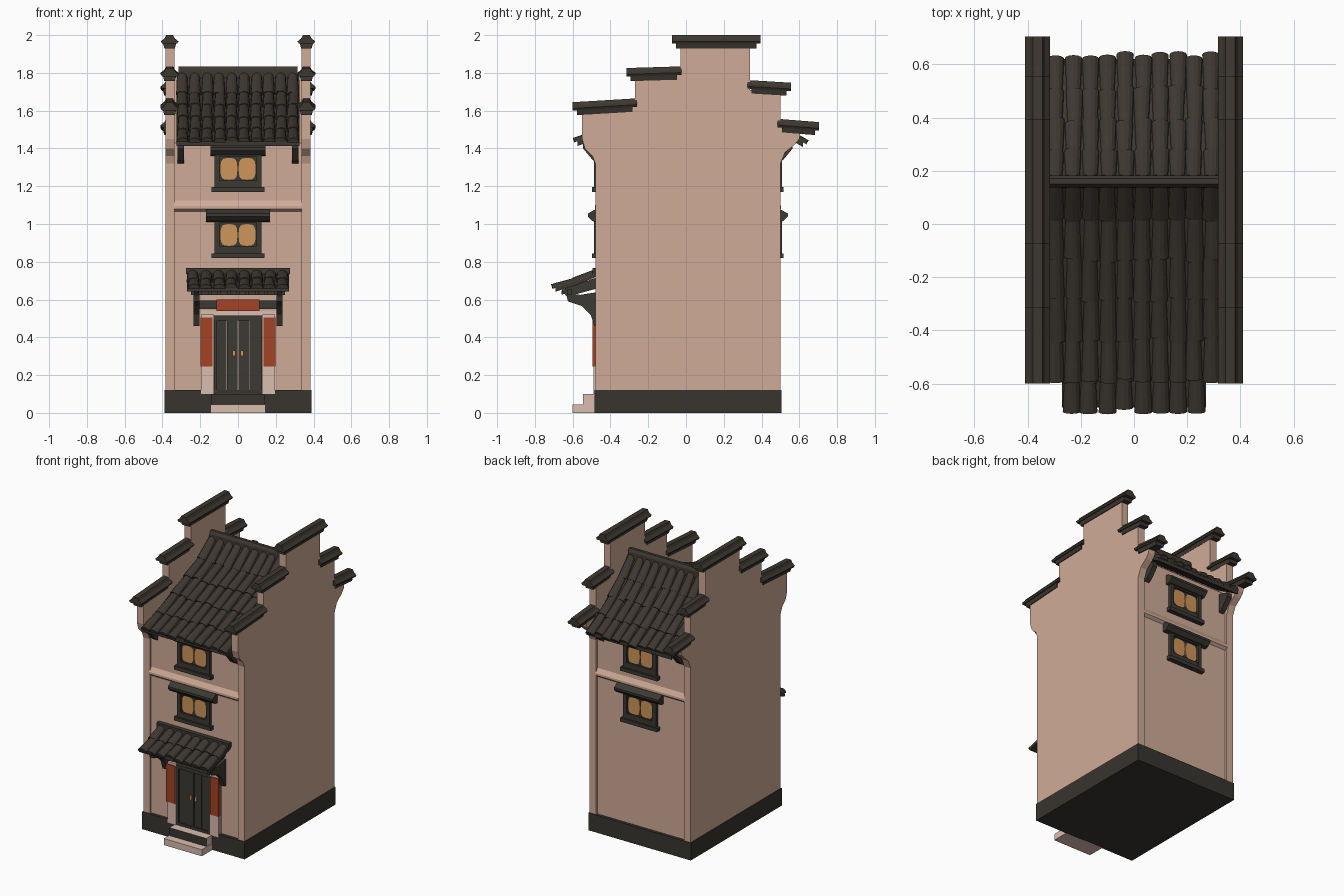
import bpy, bmesh, math, random
from mathutils import Vector

random.seed(4)
old = bpy.data.objects.get("Cube")
if old:
    bpy.data.objects.remove(old, do_unlink=True)


def material(name, r, g, b):
    m = bpy.data.materials.new(name)
    m.use_nodes = True
    m.diffuse_color = (r, g, b, 1)
    node = m.node_tree.nodes["Principled BSDF"]
    node.inputs["Base Color"].default_value = (r, g, b, 1)
    node.inputs["Roughness"].default_value = 0.9
    return m


PLASTER = material("pink plaster", 0.63, 0.41, 0.31)
PALE = material("pale stone", 0.70, 0.51, 0.43)
TILE = material("roof tile", 0.047, 0.039, 0.030)
TIMBER = material("dark timber", 0.045, 0.041, 0.033)
STONE = material("dark base stone", 0.040, 0.035, 0.028)
RED = material("red paint", 0.36, 0.055, 0.018)
PAPER = material("lit window paper", 0.62, 0.30, 0.10)


def finish(name, bm, *mats):
    bmesh.ops.recalc_face_normals(bm, faces=bm.faces)
    mesh = bpy.data.meshes.new(name)
    bm.to_mesh(mesh)
    bm.free()
    for m in mats:
        mesh.materials.append(m)
    ob = bpy.data.objects.new(name, mesh)
    bpy.context.collection.objects.link(ob)
    return ob


def prism(name, pts, a, b, mat, axis="x", tilt=0.0):
    """Extrude a (y,z) profile along x, or an (x,z) profile along y."""
    bm = bmesh.new()
    rings = []
    for t in (a, b):
        if axis == "x":
            ring = [bm.verts.new((t, u, v)) for u, v in pts]
        else:
            ring = [bm.verts.new((u, t, v + tilt * (t - (a + b) / 2))) for u, v in pts]
        rings.append(ring)
    n = len(pts)
    for ring in rings:
        bm.faces.new(ring)
    for i in range(n):
        j = (i + 1) % n
        bm.faces.new((rings[0][i], rings[0][j], rings[1][j], rings[1][i]))
    return finish(name, bm, mat)


def box(name, x0, x1, y0, y1, z0, z1, mat):
    return prism(name, [(y0, z0), (y1, z0), (y1, z1), (y0, z1)], x0, x1, mat)


def along(path, t):
    """Point at fraction t of a polyline's length."""
    lengths = [(q - p).length for p, q in zip(path, path[1:])]
    d = t * sum(lengths)
    for p, q, l in zip(path, path[1:], lengths):
        if d <= l + 1e-6:
            return p.lerp(q, d / l)
        d -= l
    return path[-1]


def tiled_slope(name, points, half, columns, rows, thick=0.025):
    """Roof slab with columns of overlapping half-round tiles, ridge to eave."""
    path = [Vector(p) for p in points]
    under = [(p.x, p.y - thick) for p in reversed(path)]
    prism(name + "_slab", [tuple(p) for p in path] + under, -half, half, TILE)
    bm = bmesh.new()
    pitch = 2 * half / columns
    for c in range(columns):
        x = -half + (c + 0.5) * pitch
        for r in range(rows):
            p, q = along(path, r / rows), along(path, (r + 1) / rows)
            d = (q - p).normalized()
            nrm = Vector((-d.y, d.x))
            if nrm.y < 0:
                nrm = -nrm
            q = q + d * random.uniform(0.0, 0.02)
            shift = random.uniform(-0.004, 0.004)
            rings = []
            for s, rad in ((p, 0.40 * pitch), (q, 0.50 * pitch)):
                ring = []
                for k in range(7):
                    a = math.pi * k / 6
                    o = s + nrm * (rad * 0.75 * math.sin(a))
                    ring.append(bm.verts.new((x + shift + rad * math.cos(a), o.x, o.y)))
                rings.append(ring)
            for k in range(6):
                bm.faces.new((rings[0][k], rings[0][k + 1], rings[1][k + 1], rings[1][k]))
            bm.faces.new(rings[0])
            bm.faces.new(rings[1])
    finish(name + "_tiles", bm, TILE)


# Base and main body, with its top following under the roof
box("base", -0.39, 0.39, -0.485, 0.505, 0.0, 0.12, STONE)
FRONT, BACK = -0.465, 0.485
prism("body", [(FRONT, 0.1), (BACK, 0.1), (BACK, 1.47), (0.25, 1.66), (0.16, 1.76),
               (0.05, 1.66), (FRONT, 1.43)], -0.345, 0.345, PLASTER)

# Stepped gable walls
gable = [(-0.48, 0.1), (-0.48, 1.32), (-0.495, 1.36), (-0.535, 1.40), (-0.55, 1.45),
         (-0.55, 1.62), (-0.27, 1.62), (-0.27, 1.79), (-0.03, 1.79), (-0.03, 1.95),
         (0.34, 1.95), (0.34, 1.71), (0.5, 1.71), (0.5, 1.51), (0.61, 1.51),
         (0.60, 1.45), (0.575, 1.42), (0.525, 1.38), (0.5, 1.32), (0.5, 0.1)]
# Gable caps: y start, y end, top height, slope
caps = [(-0.60, -0.26, 1.655, 0.06), (-0.315, -0.025, 1.83, 0.03), (-0.075, 0.395, 2.0, 0.0),
        (0.325, 0.555, 1.755, -0.06), (0.485, 0.705, 1.548, -0.08)]
for s, side in ((1, "left"), (-1, "right")):
    prism(side + "_gable", gable, s * 0.335, s * 0.385, PLASTER)
    for i, (y0, y1, top, tilt) in enumerate(caps):
        cx = s * 0.362

        def section(*half):
            return [(cx + w, top + h) for w, h in half] + [(cx - w, top + h) for w, h in reversed(half)]

        prism(f"{side}_cap_tiles_{i}", section((0.040, -0.045), (0.047, -0.033), (0.028, -0.018),
              (0.018, 0.0)), y0, y1, TILE, "y", tilt)
        prism(f"{side}_cap_course_{i}", section((0.028, -0.07), (0.036, -0.04)),
              y0 + 0.022, y1 - 0.022, TILE, "y", tilt)

# Main roof
tiled_slope("front_roof", [(0.155, 1.79), (0.06, 1.70), (-0.2, 1.585), (-0.4, 1.50), (-0.575, 1.438)],
            0.325, 10, 5)
tiled_slope("back_roof", [(0.165, 1.79), (0.25, 1.69), (0.42, 1.55), (0.62, 1.432)], 0.325, 10, 4)
prism("ridge", [(0.135, 1.76), (0.138, 1.815), (0.15, 1.835), (0.17, 1.835), (0.182, 1.815),
                (0.185, 1.76)], -0.315, 0.315, TILE)


def window(name, z, wall, d, hood):
    """Framed window; z is the sill height, d the outward y direction."""
    def part(label, x0, x1, depth, z0, z1, mat, inner=-0.01):
        return box(f"{name}_{label}", x0, x1, wall + d * inner, wall + d * depth, z0, z1, mat)
    part("backing", -0.12, 0.12, 0.006, z, z + 0.2, TIMBER)
    part("sill", -0.14, 0.14, 0.032, z - 0.005, z + 0.02, TIMBER)
    part("lower_rail", -0.12, 0.12, 0.02, z + 0.02, z + 0.055, TIMBER)
    part("upper_rail", -0.125, 0.125, 0.022, z + 0.18, z + 0.205, TIMBER)
    for s in (-1, 1):
        part(f"jamb_{s}", s * 0.098, s * 0.125, 0.022, z, z + 0.2, TIMBER)
        # Rounded paper panels
        pts = []
        for k in range(16):
            a = 2 * math.pi * k / 16
            c, n = math.cos(a), math.sin(a)
            pts.append((s * 0.048 + 0.045 * math.copysign(abs(c) ** 0.6, c),
                        z + 0.117 + 0.058 * math.copysign(abs(n) ** 0.6, n)))
        prism(f"{name}_panel_{s}", pts, wall + d * 0.004, wall + d * 0.012, PAPER, "y")
    # Sloping hood over the frame
    y = [wall + d * v for v in (-0.01, 0.03, 0.055, 0.055, 0.02, -0.01)]
    heights = [0.185, 0.19, 0.215, 0.23, 0.25, 0.255]
    prism(name + "_hood", [(a, z + h) for a, h in zip(y, heights)], -hood, hood, TIMBER)


for label, wall, d in (("front", FRONT, -1), ("back", BACK, 1)):
    window(label + "_upper_window", 1.175, wall, d, 0.145)
    window(label + "_lower_window", 0.825, wall, d, 0.17)
    # Plaster string course and eave brackets
    prism(label + "_string_course", [(wall, 1.065), (wall + d * 0.018, 1.08), (wall + d * 0.018, 1.095),
          (wall, 1.125)], -0.34, 0.34, PLASTER)
    for s in (-1, 1):
        prism(f"{label}_eave_bracket_{s}", [(wall, 1.32), (wall + d * 0.03, 1.34), (wall + d * 0.08, 1.40),
              (wall + d * 0.08, 1.43), (wall, 1.45)], s * 0.285, s * 0.32, TIMBER)

# Canopy over the door, with brackets and rafters
tiled_slope("canopy", [(-0.465, 0.745), (-0.57, 0.70), (-0.69, 0.662)], 0.27, 8, 2, 0.02)
box("canopy_ridge", -0.275, 0.275, -0.495, -0.455, 0.735, 0.768, TILE)
for s in (-1, 1):
    prism(f"canopy_bracket_{s}", [(FRONT, 0.46), (-0.485, 0.46), (-0.505, 0.52), (-0.55, 0.565),
          (-0.625, 0.59), (-0.635, 0.635), (-0.56, 0.625), (FRONT, 0.64)], s * 0.205, s * 0.235, TIMBER)
    prism(f"canopy_strut_{s}", [(FRONT, 0.66), (-0.63, 0.615), (-0.66, 0.65), (FRONT, 0.72)],
          s * 0.21, s * 0.23, TIMBER)
box("canopy_purlin", -0.25, 0.25, -0.63, -0.605, 0.625, 0.655, TIMBER)
for i in range(9):
    x = -0.2 + i * 0.05
    prism(f"canopy_rafter_{i}", [(FRONT, 0.69), (-0.66, 0.625), (-0.66, 0.645), (FRONT, 0.72)],
          x - 0.009, x + 0.009, TIMBER)

# Doorway
box("door_surround", -0.2, 0.2, FRONT, -0.472, 0.1, 0.54, PALE)
for i in range(4):
    x = -0.12 + i * 0.06
    box(f"door_plank_{i}", x + 0.002, x + 0.058, FRONT, -0.478 - 0.003 * (i % 2), 0.11, 0.5, TIMBER)
box("door_head", -0.135, 0.135, FRONT, -0.488, 0.49, 0.515, TIMBER)
for s in (-1, 1):
    box(f"door_jamb_{s}", s * 0.112, s * 0.128, FRONT, -0.487, 0.11, 0.5, TIMBER)
    box(f"door_handle_{s}", s * 0.012, s * 0.028, -0.47, -0.49, 0.30, 0.33, PAPER)
    box(f"door_pier_{s}", s * 0.13, s * 0.195, FRONT, -0.49, 0.1, 0.52, PALE)
    box(f"red_panel_{s}", s * 0.134, s * 0.199, FRONT, -0.496, 0.245, 0.505, RED)
box("door_beam", -0.205, 0.205, FRONT, -0.49, 0.55, 0.595, TIMBER)
box("red_sign_board", -0.115, 0.115, FRONT, -0.503, 0.54, 0.6, RED)

# Entrance steps
box("lower_step", -0.145, 0.145, -0.6, -0.48, 0.0, 0.045, PALE)
upper = box("upper_step", -0.14, 0.14, -0.545, -0.48, 0.045, 0.1, PALE)
upper.data.materials.append(STONE)
for face in upper.data.polygons:
    if face.normal.y < -0.9:
        face.material_index = 1
